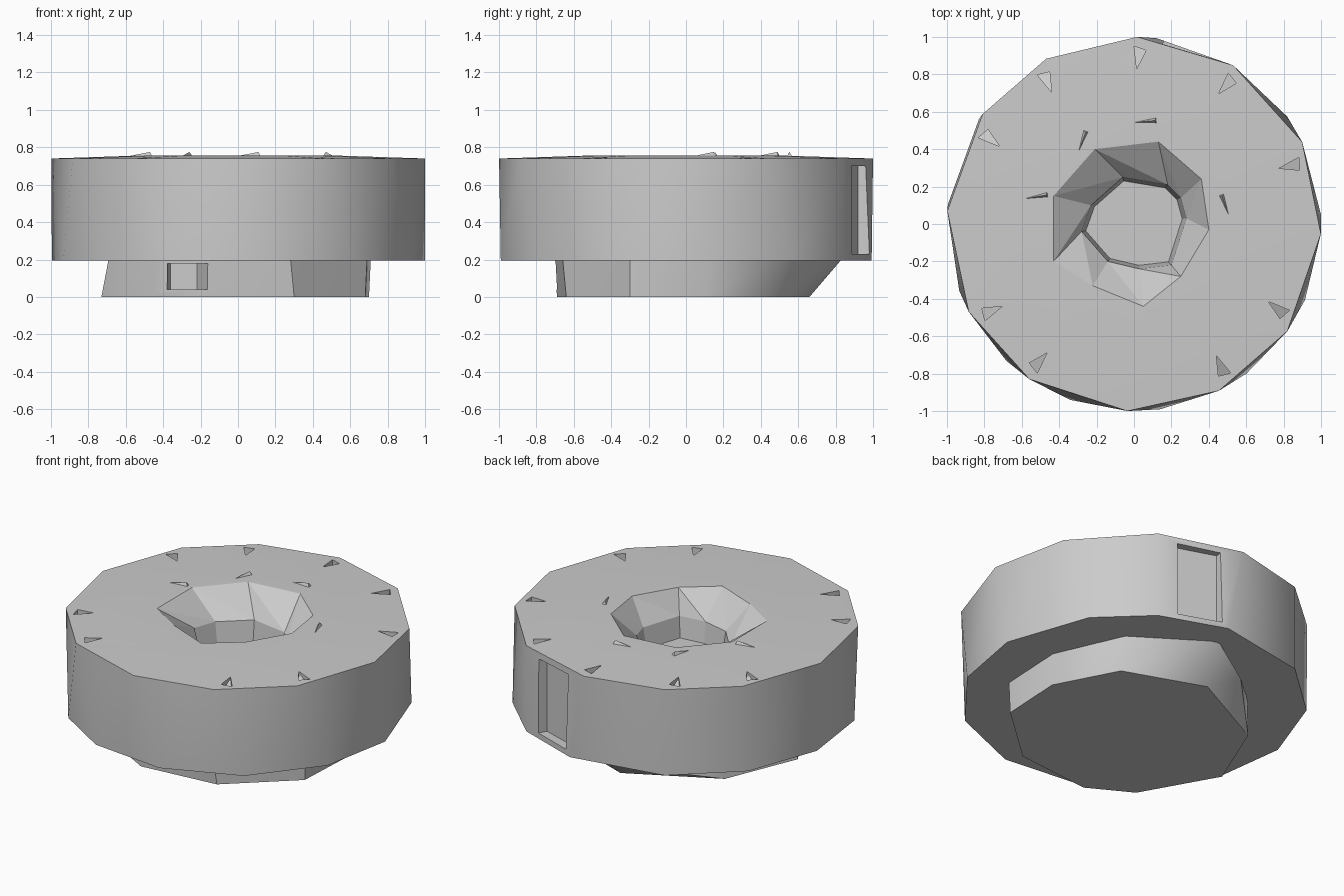
import bpy, bmesh, math
from mathutils import Vector

if "Cube" in bpy.data.objects:
    bpy.data.objects.remove(bpy.data.objects["Cube"])

stone = bpy.data.materials.new("plain grey")
stone.use_nodes = True
GREY = (0.6, 0.6, 0.6, 1)
stone.diffuse_color = GREY
stone.node_tree.nodes["Principled BSDF"].inputs["Base Color"].default_value = GREY


def polar(angles, radius, z):
    return [(radius * math.cos(math.radians(a)), radius * math.sin(math.radians(a)), z) for a in angles]


def at_height(points, z):
    return [(x, y, z) for x, y in points]


def finish(bm, name):
    bmesh.ops.recalc_face_normals(bm, faces=bm.faces)
    mesh = bpy.data.meshes.new(name)
    bm.to_mesh(mesh)
    bm.free()
    mesh.materials.append(stone)
    obj = bpy.data.objects.new(name, mesh)
    bpy.context.collection.objects.link(obj)
    return obj


def hull(name, points):
    """Faceted convex solid around the points."""
    bm = bmesh.new()
    for p in points:
        bm.verts.new(p)
    bmesh.ops.convex_hull(bm, input=bm.verts)
    bmesh.ops.dissolve_limit(bm, angle_limit=0.002, verts=bm.verts, edges=bm.edges)
    return finish(bm, name)


def loft(name, rings):
    """Solid skinned through equal-length rings, capped at both ends."""
    bm = bmesh.new()
    loops = [[bm.verts.new(p) for p in ring] for ring in rings]
    n = len(loops[0])
    for low, high in zip(loops, loops[1:]):
        for i in range(n):
            j = (i + 1) % n
            bm.faces.new((low[i], low[j], high[j]))
            bm.faces.new((low[i], high[j], high[i]))
    bm.faces.new(loops[0][::-1])
    bm.faces.new(loops[-1])
    return finish(bm, name)


def carve(target, cutter):
    mod = target.modifiers.new("carve", "BOOLEAN")
    mod.operation = "DIFFERENCE"
    mod.solver = "EXACT"
    mod.object = cutter
    cutter.hide_render = True
    cutter.hide_set(True)


# Main drum: uneven sides, slightly domed top
top_angles = [-3, 26, 58, 89, 118, 144, 176, 208, 236, 268, 297, 325]
low_angles = [3, 35, 58, 83, 118, 146, 174, 201, 227, 250, 278, 307, 336]
drum = hull("drum", polar(low_angles, 1, 0.195) + polar(top_angles, 1, 0.74)
            + polar(top_angles, 0.55, 0.755))

# Dished well in the top, with a steep inner step
rim = [(0.40, -0.03), (0.36, 0.24), (0.13, 0.44), (-0.21, 0.40), (-0.43, 0.15),
       (-0.43, -0.20), (-0.22, -0.33), (0.05, -0.44), (0.25, -0.28)]
inner = [(0.28, 0.03), (0.25, 0.14), (0.18, 0.21), (-0.06, 0.25), (-0.23, 0.10),
         (-0.28, -0.04), (-0.14, -0.20), (0.03, -0.24), (0.20, -0.22)]
floor = [(x * 0.92, y * 0.92) for x, y in inner]
carve(drum, loft("well_cutter", [at_height(floor, 0.48), at_height(inner, 0.61),
                                 at_height(rim, 0.755), at_height(rim, 0.9)]))

# Shallow recess in the back side, below a thin top lip
recess = [(0.15, 0.92), (0.39, 0.84), (0.50, 1.05), (0.18, 1.15)]
carve(drum, loft("recess_cutter", [at_height(recess, 0.23), at_height(recess, 0.70)]))

# Narrow triangular chips around the upper edge
for k, a in enumerate([20, 56, 88, 121, 149, 211, 235, 301, 329]):
    mouth = [polar([a - 2], 0.93, 0)[0], polar([a + 2], 0.95, 0)[0], polar([a + 1], 0.83, 0)[0]]
    bite = [(x, y, z) for (x, y, _), z in zip(mouth, (0.69, 0.69, 0.735))]
    lid = [(x, y, 0.85) for x, y, _ in mouth]
    carve(drum, loft("chip_cutter_%d" % k, [bite, lid]))

# Hub below the drum, flared towards the back
hub_low = [(0.70, 0.10), (0.50, 0.48), (0.0, 0.66), (-0.54, 0.38), (-0.73, -0.08),
           (-0.47, -0.54), (-0.20, -0.69), (0.30, -0.64), (0.68, -0.30)]
hub_top = [(0.71, 0.12), (0.52, 0.55), (0.08, 0.84), (-0.50, 0.42), (-0.69, -0.08),
           (-0.46, -0.54), (-0.18, -0.70), (0.28, -0.66), (0.69, -0.30)]
hub = hull("hub", at_height(hub_low, 0) + at_height(hub_top, 0.21) + [(-0.20, 0.72, 0.10)])

# Broken gap in the front of the hub
gap = [(-0.42, -0.8), (-0.12, -0.8), (-0.22, -0.55), (-0.36, -0.5)]
carve(hub, loft("gap_cutter", [at_height(gap, 0.04), at_height(gap, 0.18)]))

# Thin raised splinters on the top face
for k, (x, y, turn) in enumerate([(0.08, 0.55, 5), (-0.27, 0.46, 70), (0.48, 0.12, 110), (-0.50, 0.15, 10)]):
    d = Vector((math.cos(math.radians(turn)), math.sin(math.radians(turn)), 0)) * 0.1
    side = Vector((-d.y, d.x, 0)) * 0.15
    c = Vector((x, y, 0.75))
    hull("splinter_%d" % k, [c - d, c + d * 0.4 - side, c + d * 0.4 + side,
                             c + d * 0.3 + Vector((0, 0, 0.025))])

# Soft shading with crisp edges
for obj in (drum, hub):
    bpy.ops.object.select_all(action="DESELECT")
    obj.select_set(True)
    bpy.context.view_layer.objects.active = obj
    bpy.ops.object.shade_smooth_by_angle(angle=math.radians(33))
